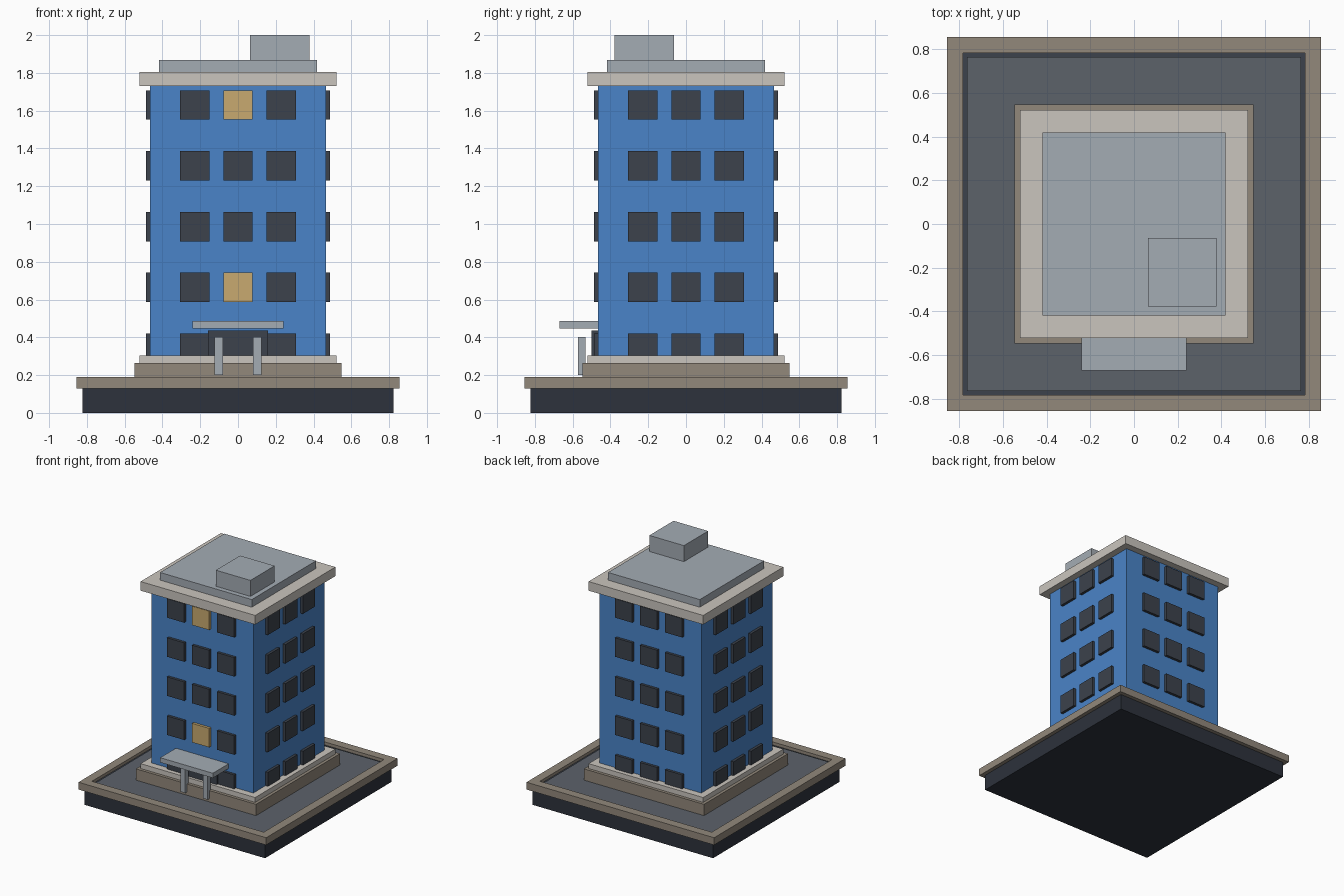
import bpy

if "Cube" in bpy.data.objects:
    bpy.data.objects.remove(bpy.data.objects["Cube"], do_unlink=True)


def linear(c):
    c /= 255
    return c / 12.92 if c <= 0.04045 else ((c + 0.055) / 1.055) ** 2.4


def material(name, r, g, b):
    m = bpy.data.materials.new(name)
    m.use_nodes = True
    col = (linear(r), linear(g), linear(b), 1)
    m.diffuse_color = col
    m.node_tree.nodes["Principled BSDF"].inputs["Base Color"].default_value = col
    return m


blue = material("blue wall", 74, 132, 200)
glass = material("dark glass", 60, 66, 76)
lit = material("lit window", 200, 170, 112)
cream = material("cream trim", 202, 197, 190)
stone = material("brown stone", 146, 136, 123)
grey = material("pale grey", 164, 172, 180)
paving = material("paving grey", 92, 98, 106)
dark = material("dark foundation", 45, 50, 60)


def box(name, x, y, z, mat):
    """Box spanning the (low, high) range on each axis."""
    verts = [(i, j, k) for i in x for j in y for k in z]
    faces = [(0, 1, 3, 2), (4, 6, 7, 5), (0, 4, 5, 1),
             (2, 3, 7, 6), (0, 2, 6, 4), (1, 5, 7, 3)]
    mesh = bpy.data.meshes.new(name)
    mesh.from_pydata(verts, [], faces)
    mesh.materials.append(mat)
    obj = bpy.data.objects.new(name, mesh)
    bpy.context.collection.objects.link(obj)
    return obj


def slab(name, half, z0, z1, mat):
    return box(name, (-half, half), (-half, half), (z0, z1), mat)


# Base: foundation, raised stone rim, dark border and paving
slab("foundation", 0.822, 0, 0.13, dark)
OUT, IN = 0.855, 0.783
for side, s in (("left", 1), ("right", -1)):
    box("rim_" + side, sorted((s * IN, s * OUT)), (-OUT, OUT), (0.13, 0.19), stone)
for side, s in (("back", 1), ("front", -1)):
    box("rim_" + side, (-IN, IN), sorted((s * IN, s * OUT)), (0.13, 0.19), stone)
slab("paving_border", IN, 0.13, 0.165, glass)
slab("paving", 0.765, 0.14, 0.172, paving)

# Tower
slab("plinth", 0.547, 0.17, 0.265, stone)
slab("ledge", 0.522, 0.265, 0.305, cream)
slab("tower_walls", 0.465, 0.305, 1.73, blue)
slab("cornice", 0.522, 1.73, 1.805, cream)
slab("roof_slab", 0.418, 1.805, 1.868, grey)
box("roof_hut", (0.063, 0.378), (-0.378, -0.063), (1.868, 2.0), grey)

# Windows: five floors of three on each side, two lit at the front
W, NEAR, FAR = 0.078, 0.455, 0.487
for floor in range(5):
    z = 0.342 + 0.322 * floor
    zs = (z - W, z + W)
    for col in (-1, 0, 1):
        across = (col * 0.228 - W, col * 0.228 + W)
        for side, s in (("front", -1), ("back", 1), ("left", 1), ("right", -1)):
            depth = sorted((s * NEAR, s * FAR))
            name = f"window_{side}_{floor + 1}_{col + 2}"
            if side in ("front", "back"):
                glow = side == "front" and col == 0 and floor in (1, 4)
                box(name, across, depth, zs, lit if glow else glass)
            else:
                box(name, depth, across, zs, glass)

# Entrance: door, canopy and two posts
box("door", (-0.158, 0.158), (-0.5, -0.45), (0.265, 0.435), glass)
box("canopy", (-0.24, 0.24), (-0.67, -0.46), (0.447, 0.486), grey)
for side, x in (("left", 0.102), ("right", -0.102)):
    box("post_" + side, (x - 0.022, x + 0.022), (-0.573, -0.533), (0.2, 0.402), grey)
